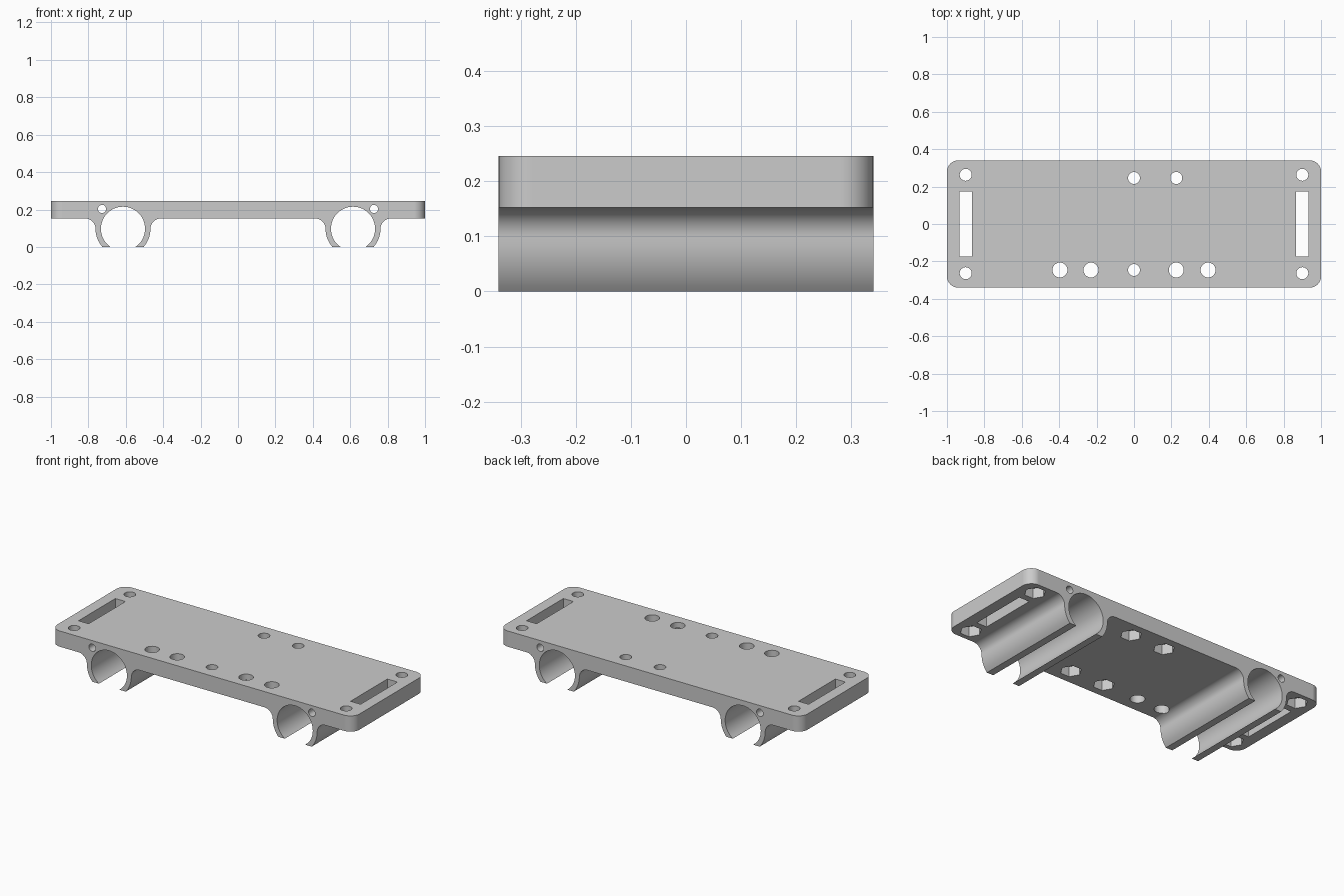
import bpy, bmesh
from math import sin, cos, asin, radians, degrees
from mathutils import Matrix, Vector

if "Cube" in bpy.data.objects:
    bpy.data.objects.remove(bpy.data.objects["Cube"], do_unlink=True)

HALF_DEPTH, BOTTOM, TOP = 0.34, 0.152, 0.246
CLIP_X, AXIS_Z = 0.615, 0.097
BORE, OUTER, FILLET = 0.118, 0.147, 0.055


def make_object(name, bm):
    bmesh.ops.recalc_face_normals(bm, faces=bm.faces)
    mesh = bpy.data.meshes.new(name)
    bm.to_mesh(mesh)
    bm.free()
    obj = bpy.data.objects.new(name, mesh)
    bpy.context.collection.objects.link(obj)
    return obj


def arc(cx, cz, r, start, end, steps):
    angles = [radians(start + (end - start) * i / steps) for i in range(steps + 1)]
    return [(cx + r * cos(a), cz + r * sin(a)) for a in angles]


def clip_outline(cx):
    """Open rod clip hanging below the plate, traced from left to right."""
    out, inn = degrees(asin(AXIS_Z / OUTER)), degrees(asin(AXIS_Z / BORE))
    reach = OUTER + FILLET
    return (arc(cx - reach, AXIS_Z, FILLET, 90, 0, 12)[:-1]
            + arc(cx, AXIS_Z, OUTER, 180, 180 + out, 8)
            + arc(cx, AXIS_Z, BORE, 180 + inn, -inn, 48)
            + arc(cx, AXIS_Z, OUTER, -out, 0, 8)
            + arc(cx + reach, AXIS_Z, FILLET, 180, 90, 12)[1:])


# Plate and both clips as one extruded profile
outline = ([(-1, BOTTOM)] + clip_outline(-CLIP_X) + clip_outline(CLIP_X)
           + [(1, BOTTOM), (1, TOP), (-1, TOP)])
bm = bmesh.new()
face = bm.faces.new([bm.verts.new((x, -HALF_DEPTH, z)) for x, z in outline])
extruded = bmesh.ops.extrude_face_region(bm, geom=[face])["geom"]
bmesh.ops.translate(bm, vec=(0, 2 * HALF_DEPTH, 0),
                    verts=[v for v in extruded if isinstance(v, bmesh.types.BMVert)])

# Rounded vertical corners
corners = [e for e in bm.edges
           if all(abs(v.co.x) > 0.99 for v in e.verts)
           and abs(e.verts[0].co.z - e.verts[1].co.z) > 0.05]
bmesh.ops.bevel(bm, geom=corners, offset=0.06, segments=12, profile=0.5, affect='EDGES')
carriage = make_object("carriage_plate", bm)


def add_cylinder(bm, centre, r, length, sides, turn=Matrix()):
    bmesh.ops.create_cone(bm, cap_ends=True, segments=sides, radius1=r, radius2=r,
                          depth=length, matrix=Matrix.Translation(Vector(centre)) @ turn)


# Hole positions
corner_holes = [(sx * 0.9, sy * 0.263) for sx in (-1, 1) for sy in (-1, 1)]
small_holes = corner_holes + [(0, 0.246), (0.226, 0.246), (0, -0.246)]
large_holes = [(x, -0.246) for x in (-0.396, -0.23, 0.226, 0.396)]
nut_spots = small_holes + [(0.226, -0.246)]

# Through holes, end slots and lengthwise pin holes
holes = bmesh.new()
for spots, r in ((small_holes, 0.032), (large_holes, 0.04)):
    for x, y in spots:
        add_cylinder(holes, (x, y, 0.2), r, 0.3, 32)
for side in (-1, 1):
    bmesh.ops.create_cube(holes, size=1, matrix=Matrix.Translation((side * 0.9, 0, 0.2))
                          @ Matrix.Diagonal((0.067, 0.348, 0.3, 1)))
    add_cylinder(holes, (side * 0.727, 0, 0.203), 0.022, 1, 24,
                 Matrix.Rotation(radians(90), 4, 'X'))

# Hexagonal nut pockets in the underside
pockets = bmesh.new()
for x, y in nut_spots:
    add_cylinder(pockets, (x, y, BOTTOM), 0.058, 0.12, 6, Matrix.Rotation(radians(90), 4, 'Z'))

bpy.context.view_layer.objects.active = carriage
for name, cutter_bm in (("hole_cutter", holes), ("nut_pocket_cutter", pockets)):
    cutter = make_object(name, cutter_bm)
    cutter.hide_render = True
    mod = carriage.modifiers.new(name, 'BOOLEAN')
    mod.operation, mod.solver, mod.object = 'DIFFERENCE', 'EXACT', cutter
    bpy.ops.object.modifier_apply(modifier=mod.name)
    bpy.data.objects.remove(cutter, do_unlink=True)

# Single grey material
grey = bpy.data.materials.new("light_grey")
grey.use_nodes = True
colour = (0.6, 0.6, 0.6, 1)
grey.diffuse_color = colour
grey.node_tree.nodes["Principled BSDF"].inputs["Base Color"].default_value = colour
carriage.data.materials.clear()
carriage.data.materials.append(grey)

# Smooth curves, crisp edges
bpy.ops.object.select_all(action='DESELECT')
carriage.select_set(True)
bpy.ops.object.shade_smooth_by_angle(angle=radians(30))
weighted = carriage.modifiers.new("weighted_normals", 'WEIGHTED_NORMAL')
weighted.keep_sharp = True
